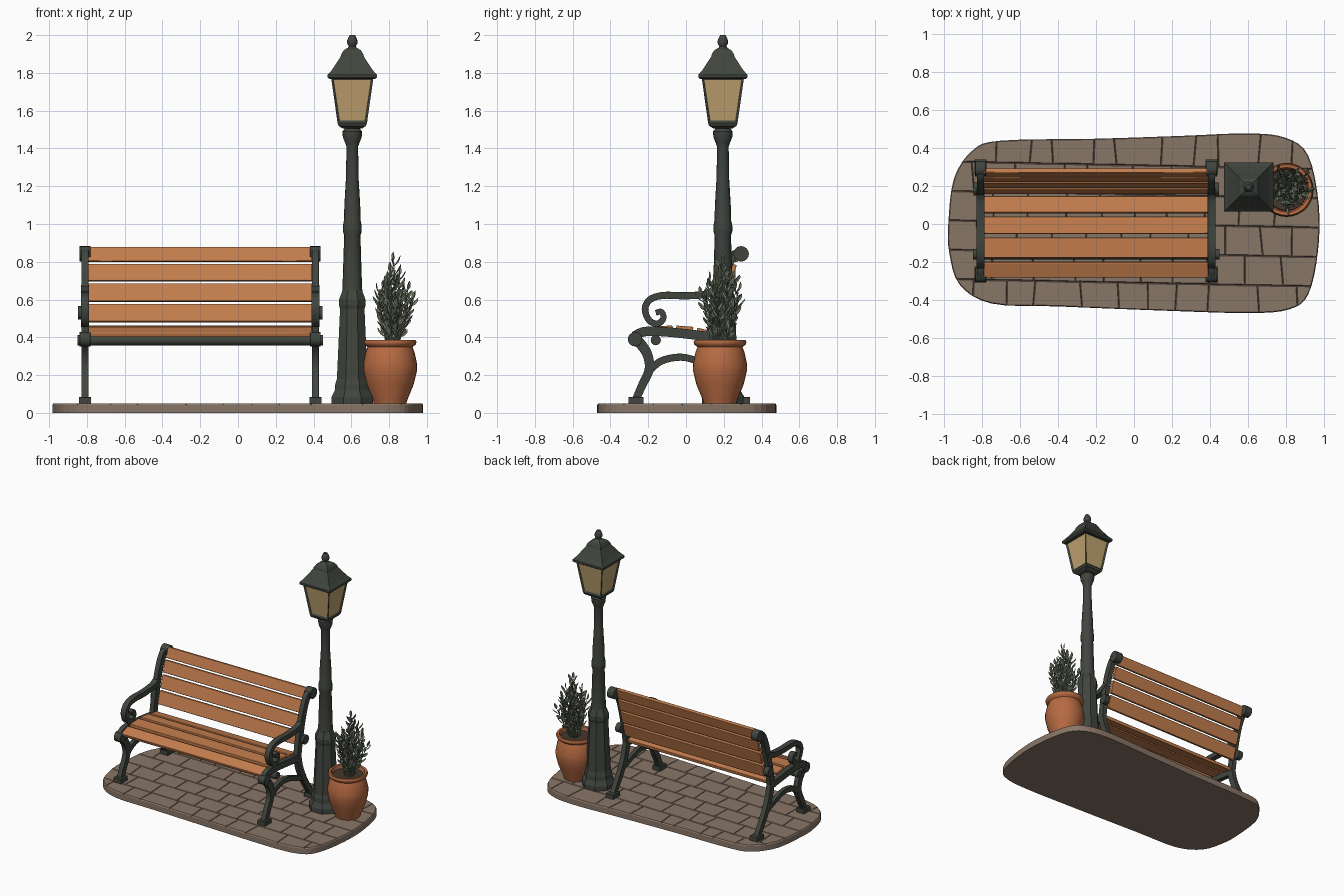
import bpy, bmesh, math, random
from mathutils import Vector, Matrix

if "Cube" in bpy.data.objects:
    bpy.data.objects.remove(bpy.data.objects["Cube"])
random.seed(4)

def material(name, col):
    m = bpy.data.materials.new(name)
    m.diffuse_color = (*col, 1)
    m.use_nodes = True
    m.node_tree.nodes["Principled BSDF"].inputs["Base Color"].default_value = m.diffuse_color
    return m

WOOD = material("bench wood", (0.56, 0.21, 0.075))
IRON = material("dark iron", (0.052, 0.060, 0.048))
STONE = material("paving stone", (0.25, 0.18, 0.135))
CLAY = material("terracotta", (0.47, 0.145, 0.055))
GLASS = material("lamp glass", (0.52, 0.36, 0.16))
LEAF = material("grey green leaf", (0.17, 0.20, 0.135))
SOIL = material("soil", (0.06, 0.04, 0.025))

def finish(bm, name, mats, smooth=0, bevel=0, normals=True):
    if normals:
        bmesh.ops.recalc_face_normals(bm, faces=bm.faces)
    me = bpy.data.meshes.new(name)
    bm.to_mesh(me)
    bm.free()
    for m in mats:
        me.materials.append(m)
    if smooth:
        for p in me.polygons:
            p.use_smooth = True
        me.set_sharp_from_angle(angle=math.radians(smooth))
    ob = bpy.data.objects.new(name, me)
    bpy.context.collection.objects.link(ob)
    if bevel:
        b = ob.modifiers.new("bevel", 'BEVEL')
        b.width, b.segments, b.limit_method = bevel, 2, 'ANGLE'
    return ob

def spline(pts, n=6, closed=False):
    """Catmull-Rom points through pts."""
    P = [Vector(p) for p in pts]
    k, out = len(P), []
    get = (lambda i: P[i % k]) if closed else (lambda i: P[max(0, min(k - 1, i))])
    for i in range(k if closed else k - 1):
        a, b, c, d = (get(i + j) for j in (-1, 0, 1, 2))
        for s in range(n):
            t = s / n
            out.append(0.5 * (2*b + (c - a)*t + (2*a - 5*b + 4*c - d)*t*t + (3*b - a - 3*c + d)*t**3))
    return out if closed else out + [P[-1]]

def box(bm, centre, size, angle=0):
    bmesh.ops.create_cube(bm, size=1, matrix=Matrix.Translation(centre)
                          @ Matrix.Rotation(angle, 4, 'X') @ Matrix.Diagonal((*size, 1)))

def rod(bm, x0, x1, y, z, r):
    bmesh.ops.create_cone(bm, cap_ends=True, segments=16, radius1=r, radius2=r, depth=x1 - x0,
                          matrix=Matrix.Translation(((x0 + x1)/2, y, z)) @ Matrix.Rotation(math.pi/2, 4, 'Y'))

def bar(bm, x, pts, w0, w1, thick):
    """Flat iron bar following a curve in the y-z plane."""
    path, rings = spline(pts), []
    for i, p in enumerate(path):
        d = (path[min(i + 1, len(path) - 1)] - path[max(i - 1, 0)]).normalized()
        n = Vector((-d.y, d.x)) * (w0 + (w1 - w0) * i / (len(path) - 1)) / 2
        rings.append([bm.verts.new((x + s*thick/2, p.x + t*n.x, p.y + t*n.y))
                      for s, t in ((-1, -1), (1, -1), (1, 1), (-1, 1))])
    for a, b in zip(rings, rings[1:]):
        for j in range(4):
            bm.faces.new((a[j], a[(j + 1) % 4], b[(j + 1) % 4], b[j]))
    bm.faces.new(rings[0])
    bm.faces.new(rings[-1])

def lathe(bm, profile, sides, cx, cy, turn=0.0):
    rings = [[bm.verts.new((cx + r*math.cos(turn + 2*math.pi*k/sides),
                            cy + r*math.sin(turn + 2*math.pi*k/sides), z)) for k in range(sides)]
             for r, z in profile]
    for a, b in zip(rings, rings[1:]):
        for k in range(sides):
            bm.faces.new((a[k], a[(k + 1) % sides], b[(k + 1) % sides], b[k]))
    bm.faces.new(rings[0])
    bm.faces.new(rings[-1])

# Paved base: outline cut into staggered stones, tops raised out of the joints
bm = bmesh.new()
outline = [(-0.98, 0.0), (-0.95, 0.24), (-0.85, 0.39), (-0.7, 0.44), (-0.2, 0.45), (0.25, 0.465), (0.6, 0.478),
           (0.8, 0.455), (0.92, 0.36), (0.975, 0.1), (0.97, -0.15), (0.92, -0.37), (0.82, -0.45), (0.6, -0.47),
           (0.1, -0.455), (-0.4, -0.435), (-0.75, -0.42), (-0.92, -0.32), (-0.975, -0.15)]
bm.faces.new([bm.verts.new((p.x, p.y, 0)) for p in spline(outline, 4, True)])

def cut(faces, co, no):
    geom = set(faces) | {e for f in faces for e in f.edges} | {v for f in faces for v in f.verts}
    bmesh.ops.bisect_plane(bm, geom=list(geom), plane_co=co, plane_no=no)

rows = [-0.31, -0.155, 0.0, 0.155, 0.31]
for y in rows:
    cut(bm.faces[:], (0, y, 0), (0.02, 1, 0))
for i, (lo, hi) in enumerate(zip([-1] + rows, rows + [1])):
    x = -0.83 + 0.09 * (i % 2)
    while x < 0.9:
        band = [f for f in bm.faces if lo < f.calc_center_median().y < hi]
        cut(band, (x, 0, 0), (1, random.uniform(-0.1, 0.1), 0))
        x += random.uniform(0.16, 0.22)
ext = bmesh.ops.extrude_face_region(bm, geom=bm.faces[:], use_keep_orig=True)["geom"]
for v in ext:
    if isinstance(v, bmesh.types.BMVert):
        v.co.z = 0.042
bmesh.ops.recalc_face_normals(bm, faces=bm.faces)
tops = [f for f in bm.faces if f.calc_center_median().z > 0.04]
bmesh.ops.inset_individual(bm, faces=tops, thickness=0.005, depth=0.008)
finish(bm, "paved_base", [STONE])

# Bench iron side frames
LEFT, RIGHT = -0.81, 0.41
bm = bmesh.new()
for x in (LEFT, RIGHT):
    out = -1 if x == LEFT else 1
    bar(bm, x, [(-0.27, 0.06), (-0.235, 0.14), (-0.195, 0.23), (-0.205, 0.31), (-0.245, 0.37), (-0.275, 0.39)],
        0.04, 0.06, 0.036)                                                   # front leg
    bar(bm, x, [(0.13, 0.42), (0.155, 0.32), (0.2, 0.22), (0.25, 0.14), (0.30, 0.06)], 0.05, 0.04, 0.036)  # rear leg
    bar(bm, x, [(-0.2, 0.22), (-0.13, 0.275), (-0.03, 0.295), (0.06, 0.275), (0.18, 0.23)], 0.04, 0.035, 0.03)  # arch
    bar(bm, x, [(-0.275, 0.405), (-0.22, 0.43), (-0.12, 0.43), (0.03, 0.415), (0.14, 0.40)], 0.05, 0.05, 0.036)  # seat rail
    bar(bm, x, [(0.13, 0.40), (0.155, 0.55), (0.185, 0.68), (0.215, 0.77), (0.25, 0.83), (0.29, 0.845)],
        0.05, 0.05, 0.036)                                                   # back upright
    bar(bm, x, [(0.18, 0.66), (0.12, 0.63), (0.0, 0.62), (-0.12, 0.622), (-0.19, 0.60), (-0.217, 0.55),
                (-0.195, 0.49), (-0.15, 0.472), (-0.12, 0.50), (-0.13, 0.535), (-0.16, 0.53)],
        0.04, 0.03, 0.042)                                                   # scrolled armrest
    rod(bm, x - 0.028, x + 0.028, -0.27, 0.39, 0.038)                         # front knuckle
    rod(bm, x - 0.028, x + 0.028, 0.292, 0.842, 0.041)                        # top knuckle
    rod(bm, x - 0.02 + 0.018*out, x + 0.02 + 0.018*out, 0.185, 0.53, 0.035)   # back bolt
    for y in (-0.265, 0.30):
        box(bm, (x, y, 0.065), (0.065, 0.08, 0.036))                         # feet
finish(bm, "bench_side_frames", [IRON], 40, 0.005)

bm = bmesh.new()
rod(bm, -0.85, 0.45, -0.16, 0.385, 0.027)
finish(bm, "bench_cross_rod", [IRON], 40)

# Bench slats, each from its front/lower edge to its rear/upper edge
bm = bmesh.new()
slats = [((-0.28, 0.412), (-0.20, 0.442)), ((-0.178, 0.446), (-0.072, 0.450)),
         ((-0.052, 0.450), (0.038, 0.443)), ((0.058, 0.438), (0.145, 0.420))]
for z0, z1 in ((0.48, 0.575), (0.59, 0.683), (0.698, 0.786), (0.80, 0.877)):
    slats.append(((0.168 + 0.29*(z0 - 0.48), z0), (0.168 + 0.29*(z1 - 0.48), z1)))
for (y0, z0), (y1, z1) in slats:
    box(bm, ((LEFT + RIGHT)/2, (y0 + y1)/2, (z0 + z1)/2),
        (1.185, math.hypot(y1 - y0, z1 - z0), 0.025), math.atan2(z1 - z0, y1 - y0))
finish(bm, "bench_slats", [WOOD], 40, 0.004)

# Lamp post: faceted pedestal and round shaft
LX, LY = 0.605, 0.195
bm = bmesh.new()
lathe(bm, [(0.118, 0.045), (0.118, 0.085), (0.10, 0.12), (0.098, 0.15), (0.088, 0.18), (0.07, 0.55),
           (0.076, 0.57), (0.076, 0.60), (0.055, 0.65)], 8, LX, LY, math.pi/8)
finish(bm, "lamp_pedestal", [IRON])
bm = bmesh.new()
lathe(bm, [(0.058, 0.60), (0.052, 0.66), (0.043, 0.94), (0.05, 0.96), (0.05, 0.99), (0.044, 1.02), (0.042, 1.10),
           (0.033, 1.25), (0.031, 1.41), (0.038, 1.43), (0.05, 1.46), (0.052, 1.49), (0.036, 1.51),
           (0.05, 1.54)], 16, LX, LY)
finish(bm, "lamp_shaft", [IRON], 30)

# Lantern: square tapered body with inset glass, hipped roof, finial
R2 = math.sqrt(2)
bm = bmesh.new()
lathe(bm, [(h*R2, z) for h, z in ((0.05, 1.505), (0.073, 1.52), (0.078, 1.535), (0.112, 1.775))], 4, LX, LY, math.pi/4)
bmesh.ops.recalc_face_normals(bm, faces=bm.faces)
panes = [f for f in bm.faces if f.calc_area() > 0.03 and abs(f.normal.z) < 0.5]
bmesh.ops.inset_individual(bm, faces=panes, thickness=0.016, depth=-0.008)
for f in panes:
    f.material_index = 1
finish(bm, "lantern_body", [IRON, GLASS])
bm = bmesh.new()
lathe(bm, [(h*R2, z) for h, z in ((0.12, 1.768), (0.13, 1.775), (0.13, 1.79), (0.108, 1.815), (0.062, 1.885),
                                  (0.058, 1.90), (0.045, 1.92), (0.02, 1.935))], 4, LX, LY, math.pi/4)
finish(bm, "lantern_roof", [IRON])
bm = bmesh.new()
lathe(bm, [(0.03, 1.925), (0.018, 1.94), (0.027, 1.955), (0.028, 1.97), (0.022, 1.985), (0.014, 2.0)], 12, LX, LY)
finish(bm, "lantern_finial", [IRON], 50)

# Flower pot with open top and soil
PX, PY = 0.805, 0.18
bm = bmesh.new()
lathe(bm, [(0.085, 0.045), (0.092, 0.07), (0.125, 0.15), (0.142, 0.22), (0.143, 0.26), (0.13, 0.32), (0.119, 0.348),
           (0.136, 0.362), (0.14, 0.375), (0.134, 0.387), (0.118, 0.385), (0.11, 0.35)], 28, PX, PY)
finish(bm, "flower_pot", [CLAY], 50)
bm = bmesh.new()
lathe(bm, [(0.112, 0.345), (0.108, 0.362)], 20, PX, PY)
finish(bm, "pot_soil", [SOIL])

# Plant: leaning stems with upward-pointing folded leaves
bm = bmesh.new()

def leaf(p, d, length, width):
    side = d.cross(Vector((random.uniform(-1, 1), random.uniform(-1, 1), 0.6))).normalized() * width / 2
    fold = d.cross(side).normalized() * width * 0.25
    a, m1, m2, tip = p, p + d*length*0.4 + fold, p + d*length*0.75 + fold, p + d*length
    v = [bm.verts.new(c) for c in (a, m1 + side, m2 + side*0.8, tip, m2 - side*0.8, m1 - side, (m1 + m2)/2 - fold)]
    for i in range(6):
        bm.faces.new((v[i], v[(i + 1) % 6], v[6]))

for s in range(17):
    ang = s * 2.4
    lean = 0.11 * math.sqrt(s / 16)
    top = 0.80 - 1.9 * lean + random.uniform(-0.05, 0.04) if s else 0.80
    base = Vector((PX + 0.01 + 0.03*math.cos(ang), PY + 0.005 + 0.03*math.sin(ang), 0.35))
    end = Vector((PX + 0.02 + lean*math.cos(ang), PY + 0.01 + lean*math.sin(ang), top))
    axis = end - base
    bmesh.ops.create_cone(bm, cap_ends=True, segments=5, radius1=0.005, radius2=0.002, depth=axis.length,
                          matrix=Matrix.Translation((base + end)/2) @ axis.to_track_quat('Z', 'Y').to_matrix().to_4x4())
    count = int(axis.length / 0.019)
    for k in range(count):
        t = 0.2 + 0.78 * k / count
        a = k * 2.3 + s
        d = (axis.normalized() + 0.65 * Vector((math.cos(a), math.sin(a), 0))).normalized()
        leaf(base + axis*t, d, random.uniform(0.05, 0.075), random.uniform(0.017, 0.024))
    leaf(end, axis.normalized(), 0.055, 0.02)
finish(bm, "potted_plant", [LEAF], normals=False)
